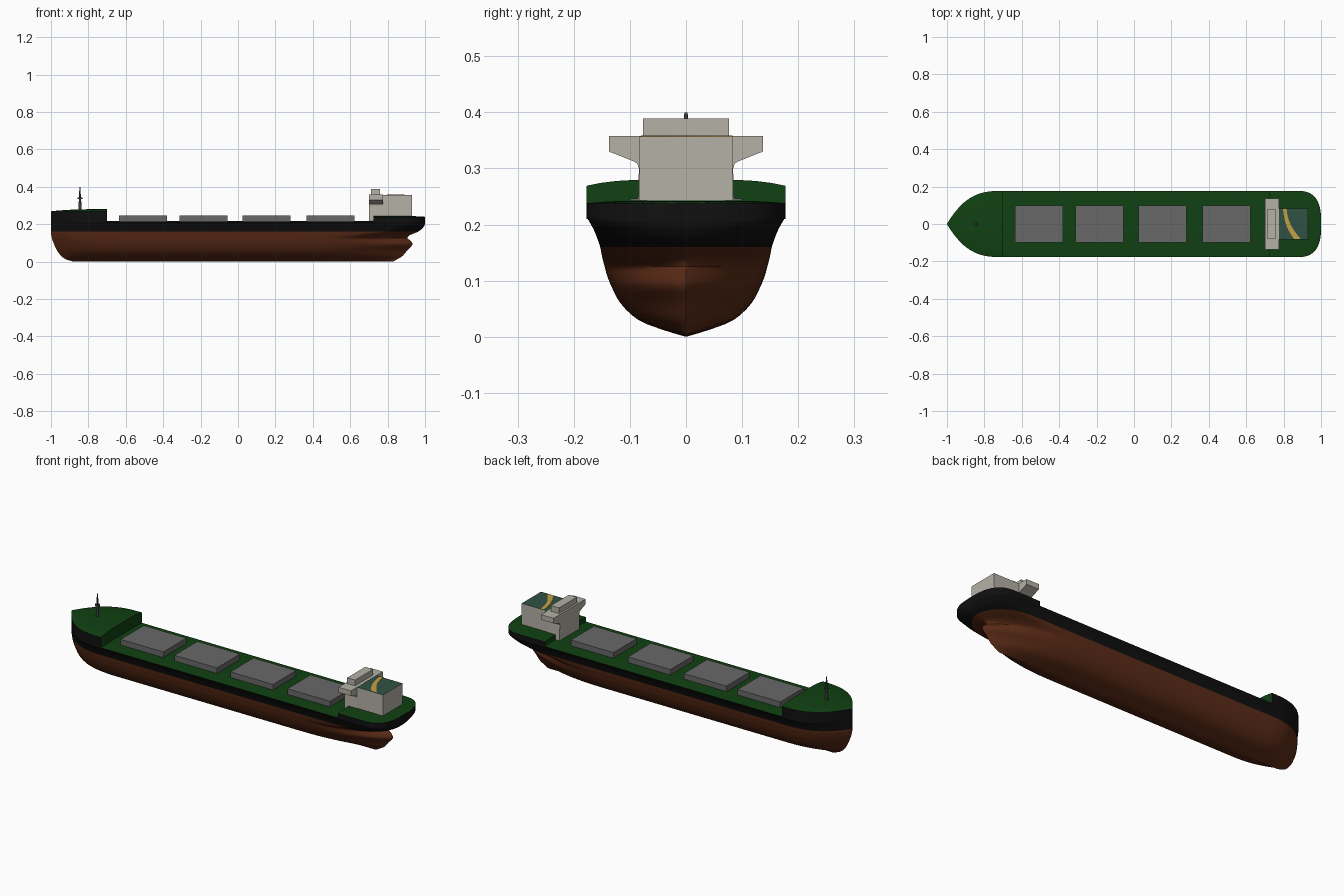
import bpy, bmesh, math

if "Cube" in bpy.data.objects:
    bpy.data.objects.remove(bpy.data.objects["Cube"])


def material(name, rgb):
    m = bpy.data.materials.new(name)
    m.diffuse_color = (*rgb, 1)
    m.use_nodes = True
    m.node_tree.nodes["Principled BSDF"].inputs["Base Color"].default_value = m.diffuse_color
    return m


RED = material("antifouling_red", (0.105, 0.024, 0.008))
BLACK = material("hull_black", (0.005, 0.005, 0.005))
GREEN = material("deck_green", (0.005, 0.052, 0.006))
GREY = material("hatch_grey", (0.14, 0.14, 0.14))
CREAM = material("house_cream", (0.46, 0.44, 0.38))
TEAL = material("roof_teal", (0.03, 0.085, 0.06))
GOLD = material("stripe_gold", (0.56, 0.35, 0.06))
DARK = material("mast_grey", (0.05, 0.05, 0.05))


def finish(bm, name, mats, smooth=False):
    bmesh.ops.remove_doubles(bm, verts=bm.verts, dist=0.0002)
    bmesh.ops.recalc_face_normals(bm, faces=bm.faces)
    me = bpy.data.meshes.new(name)
    bm.to_mesh(me)
    bm.free()
    ob = bpy.data.objects.new(name, me)
    bpy.context.collection.objects.link(ob)
    for m in mats:
        me.materials.append(m)
    if smooth:
        bpy.ops.object.select_all(action='DESELECT')
        ob.select_set(True)
        bpy.context.view_layer.objects.active = ob
        bpy.ops.object.shade_smooth_by_angle(angle=math.radians(35))
    return ob


def skin(bm, rows, mat=0):
    grid = [[bm.verts.new(p) for p in r] for r in rows]
    for a, b in zip(grid, grid[1:]):
        for i in range(len(a) - 1):
            bm.faces.new((a[i], a[i + 1], b[i + 1], b[i])).material_index = mat


def box(name, x0, x1, y, z0, z1, mat):
    return prism(name, [(-y, z0), (y, z0), (y, z1), (-y, z1)], x0, x1, mat)


def prism(name, yz, x0, x1, mat):
    bm = bmesh.new()
    a = bm.faces.new([bm.verts.new((x0, y, z)) for y, z in yz])
    ext = bmesh.ops.extrude_face_region(bm, geom=[a])
    for v in ext["geom"]:
        if isinstance(v, bmesh.types.BMVert):
            v.co.x = x1
    return finish(bm, name, [mat])


# Waterlines: z, half width, bow x, stern x, stern taper length, stern fullness
LINES = [
    (0.000, 0.000, -0.880, 0.830, 0.30, 1.0),
    (0.012, 0.040, -0.920, 0.850, 0.40, 1.0),
    (0.030, 0.085, -0.945, 0.880, 0.45, 1.0),
    (0.060, 0.117, -0.968, 0.905, 0.50, 1.0),
    (0.090, 0.133, -0.982, 0.932, 0.50, 1.2),
    (0.110, 0.141, -0.990, 0.925, 0.48, 1.1),
    (0.125, 0.145, -0.995, 0.907, 0.44, 1.1),
    (0.140, 0.149, -0.998, 0.915, 0.35, 1.3),
    (0.150, 0.151, -1.000, 0.940, 0.28, 1.5),
    (0.160, 0.153, -1.000, 0.962, 0.22, 1.8),
    (0.175, 0.158, -1.000, 0.984, 0.17, 2.3),
    (0.190, 0.164, -1.000, 0.995, 0.14, 2.6),
    (0.203, 0.171, -1.000, 1.000, 0.12, 3.0),
    (0.213, 0.177, -1.000, 1.000, 0.12, 3.0)]
BOW = 0.30


def spline(rows, n):
    # Catmull-Rom through the rows, n steps per gap
    out = []
    for i in range(len(rows) - 1):
        quad = [rows[max(i - 1, 0)], rows[i], rows[i + 1], rows[min(i + 2, len(rows) - 1)]]
        for k in range(n):
            t = k / n
            out.append([0.5 * (2 * b + (c - a) * t + (2 * a - 5 * b + 4 * c - d) * t * t
                               + (3 * b - a - 3 * c + d) * t ** 3) for a, b, c, d in zip(*quad)])
    return out + [list(rows[-1])]


def waterline(row, part="all"):
    # (x, half width) from bow to stern
    z, w, xb, xs, ls, q = row
    n = 16
    bow = [((i / n) ** 1.5) for i in range(n + 1)]
    stern = [((i / n) ** 3) for i in range(n, -1, -1)]
    fore = [(xb + BOW * s, w * (1 - (1 - s) ** 2.9)) for s in bow]
    aft = [(xs - ls * s, w * (1 - (1 - s) ** 2.4) ** (1 / q)) for s in stern]
    x0, x1 = fore[-1][0], aft[0][0]
    mid = [(x0 + (x1 - x0) * i / 8, w) for i in range(1, 8)]
    if part == "fore":
        return fore
    if part == "aft":
        return [(0.725, w), (0.80, w)] + aft
    return fore + mid + aft


def deck_rows(line, edge, camber):
    # cambered deck strips across the ship
    w_max = max(w for _, w in line)
    rows = []
    for x, w in line:
        cs = [math.cos(math.pi * k / 12) for k in range(13)]
        rows.append([(x, w * c, edge + camber * w / w_max * (1 - c ** 4)) for c in cs])
    return rows


# Hull: red below the waterline, black above, green deck
bm = bmesh.new()
lines = spline(LINES, 3)
for side in (1, -1):
    skin(bm, [[(x, side * y, r[0]) for x, y in waterline(r)] for r in lines])
for f in bm.faces:
    f.material_index = 0 if f.calc_center_median().z < 0.16 else 1
skin(bm, deck_rows(waterline(LINES[-1]), 0.213, 0.003), 2)
finish(bm, "hull", [RED, BLACK, GREEN], True)


# Raised decks at bow and stern
def raised_deck(name, part, edge, camber):
    bm = bmesh.new()
    line = waterline(LINES[-1], part)
    for side in (1, -1):
        skin(bm, [[(x, side * y, z) for x, y in line] for z in (0.21, edge)], 0)
    rows = deck_rows(line, edge, camber)
    skin(bm, rows, 1)
    wall = rows[-1] if part == "fore" else rows[0]
    x, w = wall[0][0], wall[0][1]
    pts = wall + [(x, -w, 0.21), (x, w, 0.21)]
    bm.faces.new([bm.verts.new(p) for p in pts]).material_index = 1
    finish(bm, name, [BLACK, GREEN], True)


raised_deck("forecastle", "fore", 0.269, 0.0115)
raised_deck("poop_deck", "aft", 0.238, 0.005)

# Cargo hatches
for i, x in enumerate((-0.636, -0.313, 0.024, 0.367)):
    box(f"cargo_hatch_{i + 1}", x, x + 0.256, 0.099, 0.205, 0.246, GREY)

# Bridge tower with wings, wheelhouse and accommodation block
half = [(0.086, 0.205), (0.084, 0.30), (0.087, 0.309), (0.094, 0.313), (0.137, 0.330), (0.137, 0.358)]
prism("bridge", half + [(-y, z) for y, z in reversed(half)], 0.70, 0.775, CREAM)
box("wheelhouse", 0.71, 0.758, 0.077, 0.35, 0.389, CREAM)
house = box("accommodation_block", 0.774, 0.93, 0.083, 0.23, 0.357, CREAM)
house.data.materials.append(TEAL)
for p in house.data.polygons:
    if p.normal.z > 0.9:
        p.material_index = 1

# Curved gold stripe on the roof
bm = bmesh.new()
path = spline([(0.806, 0.083, 0.010), (0.811, 0.045, 0.010), (0.824, 0.0, 0.012),
               (0.845, -0.04, 0.015), (0.873, -0.08, 0.018)], 5)
skin(bm, [[(x - w, y, 0.354), (x - w, y, 0.359), (x + w, y, 0.359), (x + w, y, 0.354)]
          for x, y, w in path])
finish(bm, "roof_stripe", [GOLD])


# Foremast: stepped pole with a small crosstree
def pole(name, r0, r1, z0, z1):
    bm = bmesh.new()
    bmesh.ops.create_cone(bm, cap_ends=True, segments=12, radius1=r0, radius2=r1, depth=z1 - z0)
    bmesh.ops.translate(bm, verts=bm.verts, vec=(-0.845, 0, (z0 + z1) / 2))
    finish(bm, name, [DARK], True)


pole("mast_base", 0.009, 0.007, 0.27, 0.32)
pole("mast_pole", 0.006, 0.003, 0.31, 0.40)
pole("mast_platform", 0.013, 0.013, 0.335, 0.343)
